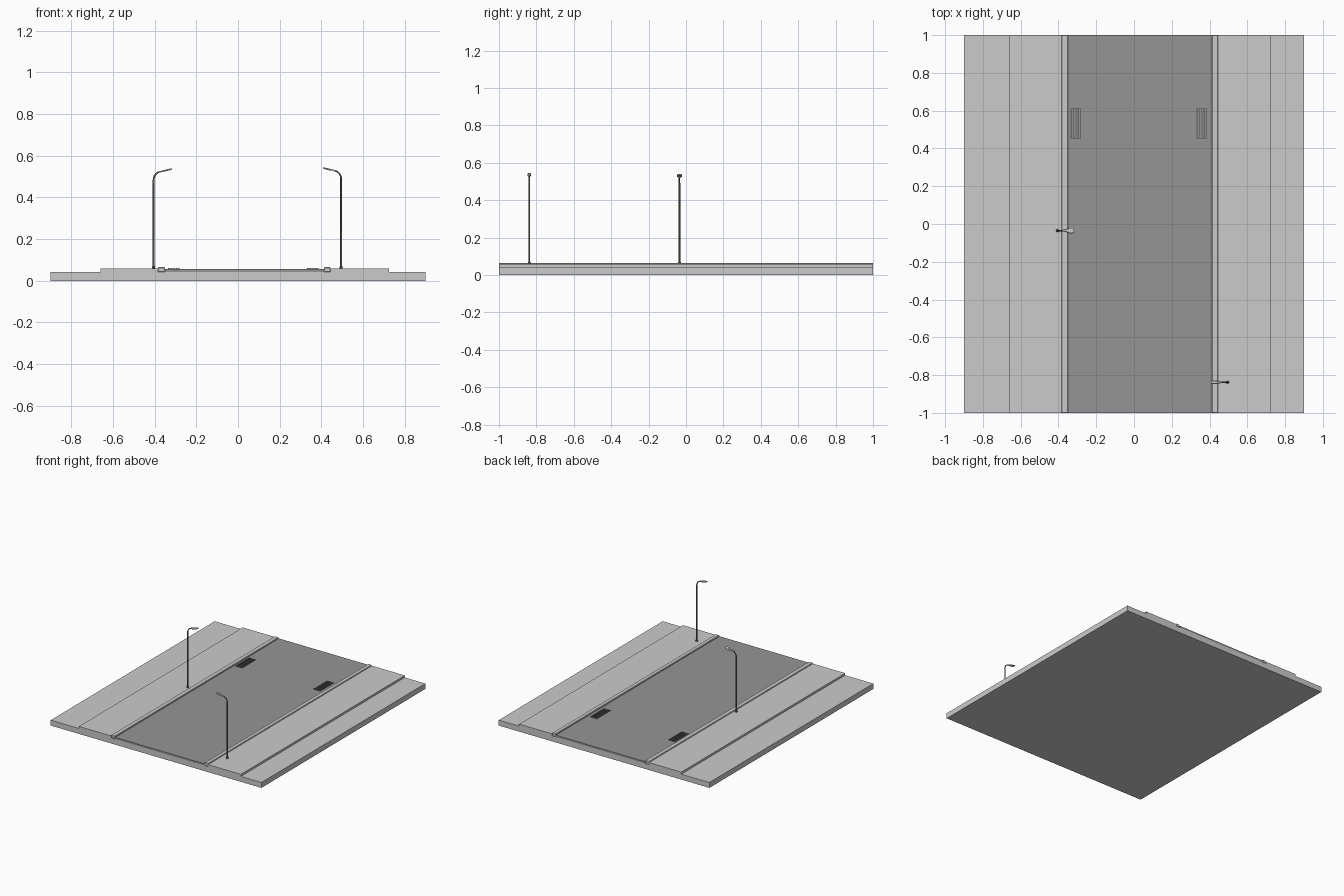
import bpy, bmesh, math
from mathutils import Vector

if "Cube" in bpy.data.objects:
    bpy.data.objects.remove(bpy.data.objects["Cube"])


def material(name, c):
    m = bpy.data.materials.new(name)
    m.diffuse_color = (c, c, c, 1)
    m.use_nodes = True
    m.node_tree.nodes["Principled BSDF"].inputs["Base Color"].default_value = m.diffuse_color
    return m


LIGHT, ASPHALT, METAL = material("light_stone", 0.75), material("asphalt", 0.3), material("dark_metal", 0.15)


def finish(name, bm, mat=None):
    bmesh.ops.recalc_face_normals(bm, faces=bm.faces)
    me = bpy.data.meshes.new(name)
    bm.to_mesh(me)
    bm.free()
    ob = bpy.data.objects.new(name, me)
    bpy.context.collection.objects.link(ob)
    if mat:
        me.materials.append(mat)
    return ob


def add_box(bm, lo, hi):
    vs = bmesh.ops.create_cube(bm, size=1)["verts"]
    for v in vs:
        v.co = [l + (c + 0.5) * (h - l) for l, h, c in zip(lo, hi, v.co)]


def slab(name, x0, x1, z0, z1, mat=None):
    bm = bmesh.new()
    add_box(bm, (x0, -1, z0), (x1, 1, z1))
    return finish(name, bm, mat)


def loft(bm, rings):
    loops = [[bm.verts.new(p) for p in r] for r in rings]
    n = len(loops[0])
    for a, b in zip(loops, loops[1:]):
        for i in range(n):
            bm.faces.new((a[i], a[(i + 1) % n], b[(i + 1) % n], b[i]))
    bm.faces.new(loops[0])
    bm.faces.new(loops[-1])


# Ground, pavements, road
slab("ground", -0.9, 0.9, 0, 0.042)
slab("left_pavement", -0.66, -0.385, 0.042, 0.058)
slab("right_pavement", 0.445, 0.725, 0.042, 0.058)
slab("road", -0.35, 0.413, 0.042, 0.056, ASPHALT)


# Kerbs with small chamfers
for name, x0, x1 in (("left_kerb", -0.385, -0.35), ("right_kerb", 0.413, 0.445)):
    kerb = slab(name, x0, x1, 0.042, 0.065, LIGHT)
    bev = kerb.modifiers.new("chamfer", "BEVEL")
    bev.width, bev.segments = 0.003, 1


# Drain grates: long bars joined by cross rods
def grate(name, x0, x1):
    bm = bmesh.new()
    n, w = 5, 0.006
    for i in range(n):
        x = x0 + (x1 - x0 - w) * i / (n - 1)
        add_box(bm, (x, 0.45, 0.055), (x + w, 0.613, 0.0605))
    for y in (0.45, 0.609):
        add_box(bm, (x0, y, 0.055), (x1, y + 0.004, 0.0595))
    finish(name, bm, METAL)


grate("left_grate", -0.335, -0.28)
grate("right_grate", 0.332, 0.387)


# Street lamps: s is the direction of the arm
def lamp(name, x, y, s, top, reach, half):
    def at(px, py, pz):
        return (x + s * px, y + py, pz)

    # Pole bends over a quarter arc into the arm
    path = [(0, 0.056), (0, top - 0.055)]
    for i in range(1, 7):
        a = math.radians(78) * i / 6
        path.append((0.04 * (1 - math.cos(a)), top - 0.055 + 0.04 * math.sin(a)))
    rings = []
    for i, p in enumerate(path):
        a, b = path[max(i - 1, 0)], path[min(i + 1, len(path) - 1)]
        t = (Vector(b) - Vector(a)).normalized()
        r = 0.0045 - 0.001 * i / (len(path) - 1)
        rings.append([at(p[0] + r * math.cos(k) * t.y, r * math.sin(k), p[1] - r * math.cos(k) * t.x)
                      for k in (j * math.tau / 8 for j in range(8))])
    bm = bmesh.new()
    loft(bm, rings)
    pole = finish(name + "_pole", bm, METAL)
    for f in pole.data.polygons:
        f.use_smooth = len(f.vertices) == 4

    # Foot collar
    bm = bmesh.new()
    loft(bm, [[at(r * math.cos(k), r * math.sin(k), z) for k in (j * math.tau / 8 for j in range(8))]
              for r, z in ((0.008, 0.056), (0.007, 0.068), (0.0045, 0.072))])
    finish(name + "_foot", bm, METAL)

    # Tapered head, widening then rounding off at the tip
    ex, ez = path[-1]
    bm = bmesh.new()
    rings = []
    for t, w, h in ((-0.1, 0.3, 0.004), (0.3, 0.7, 0.0045), (0.55, 1, 0.005), (0.93, 1, 0.004), (1, 0.8, 0.0025)):
        px, pz, w = ex + t * (reach - ex), ez + t * (top - 0.003 - ez), w * half
        rings.append([at(px, -w, pz - h), at(px, w, pz - h), at(px, w, pz),
                      at(px, w * 0.6, pz + h * 0.8), at(px, -w * 0.6, pz + h * 0.8), at(px, -w, pz)])
    loft(bm, rings)
    finish(name + "_head", bm)


lamp("left_lamp", -0.405, -0.035, 1, 0.54, 0.087, 0.014)
lamp("right_lamp", 0.495, -0.838, -1, 0.545, 0.088, 0.010)
